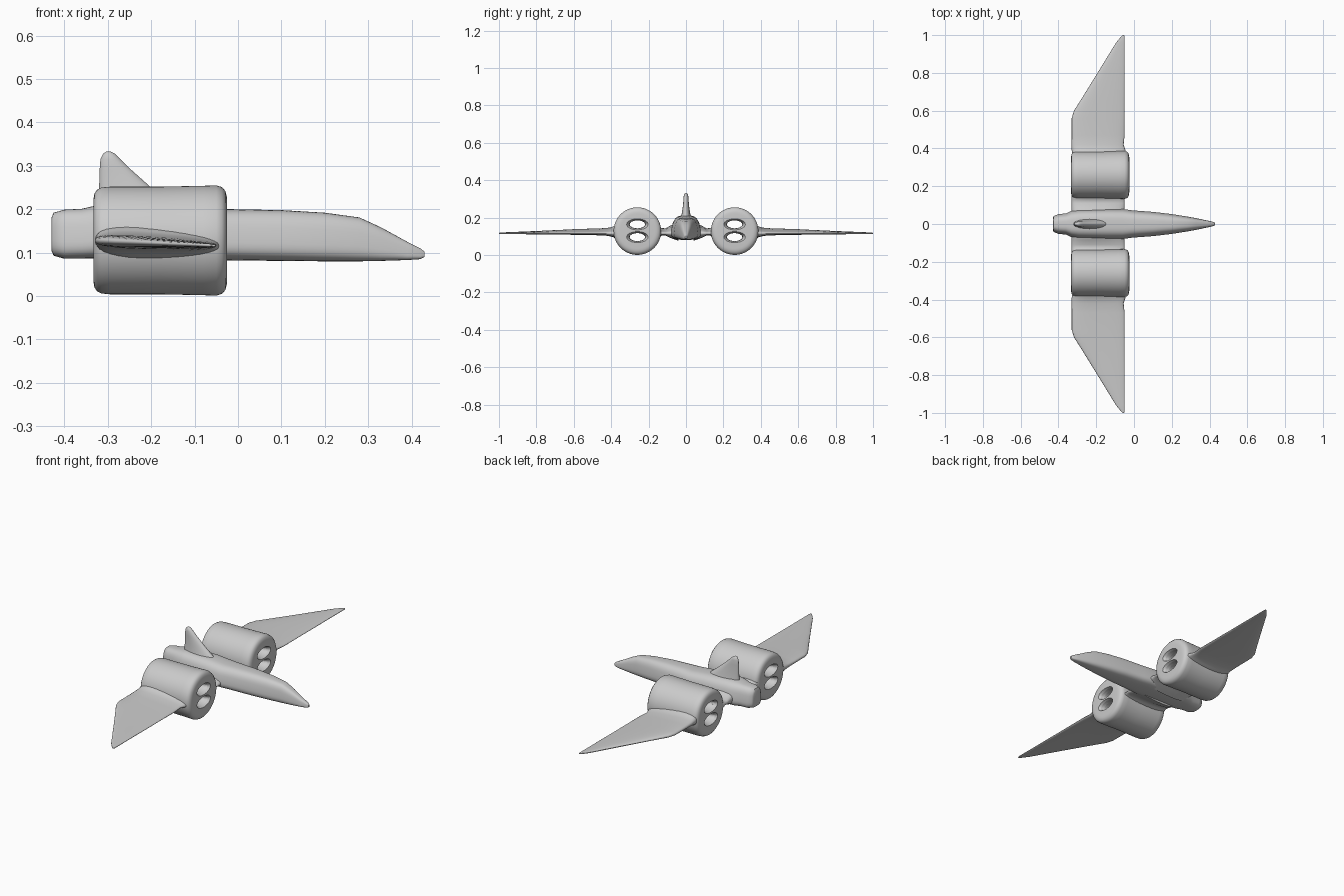
import bpy, bmesh, math
from mathutils import Vector

cube = bpy.data.objects.get("Cube")
if cube:
    bpy.data.objects.remove(cube, do_unlink=True)

grey = bpy.data.materials.new("plain grey")
grey.use_nodes = True
grey.diffuse_color = (0.6, 0.6, 0.6, 1)
grey.node_tree.nodes["Principled BSDF"].inputs["Base Color"].default_value = (0.6, 0.6, 0.6, 1)


def oval(n, power=2.0):
    """Unit superellipse points; a higher power is boxier."""
    pts = []
    for i in range(n):
        a = 2 * math.pi * i / n
        c, s = math.cos(a), math.sin(a)
        pts.append((math.copysign(abs(c) ** (2 / power), c),
                    math.copysign(abs(s) ** (2 / power), s)))
    return pts


def loft(name, rings):
    """Skin a list of point rings and cap both ends."""
    bm = bmesh.new()
    rows = [[bm.verts.new(p) for p in ring] for ring in rings]
    n = len(rows[0])
    for a, b in zip(rows, rows[1:]):
        for i in range(n):
            j = (i + 1) % n
            bm.faces.new((a[i], a[j], b[j], b[i]))
    bm.faces.new(rows[0])
    bm.faces.new(rows[-1])
    bmesh.ops.recalc_face_normals(bm, faces=bm.faces)
    mesh = bpy.data.meshes.new(name)
    bm.to_mesh(mesh)
    bm.free()
    mesh.materials.append(grey)
    obj = bpy.data.objects.new(name, mesh)
    bpy.context.collection.objects.link(obj)
    return obj


def smooth(obj, angle=50):
    bpy.ops.object.select_all(action='DESELECT')
    obj.select_set(True)
    bpy.context.view_layer.objects.active = obj
    bpy.ops.object.shade_smooth_by_angle(angle=math.radians(angle))


# Fuselage: x, half width, bottom, top; narrower towards the roof
stations = [(-0.43, 0.035, 0.105, 0.18), (-0.425, 0.047, 0.093, 0.192),
            (-0.40, 0.058, 0.086, 0.199), (-0.36, 0.062, 0.086, 0.201),
            (-0.33, 0.078, 0.086, 0.208), (-0.29, 0.085, 0.086, 0.212),
            (-0.15, 0.088, 0.084, 0.208), (-0.06, 0.088, 0.083, 0.2),
            (-0.01, 0.08, 0.082, 0.2), (0.1, 0.071, 0.081, 0.198),
            (0.2, 0.058, 0.08, 0.192), (0.28, 0.044, 0.08, 0.181),
            (0.33, 0.034, 0.081, 0.158), (0.39, 0.02, 0.083, 0.125),
            (0.42, 0.012, 0.085, 0.11), (0.43, 0.006, 0.09, 0.102)]
rings = []
for x, w, lo, hi in stations:
    mid, half = (lo + hi) / 2, (hi - lo) / 2
    rings.append([(x, u * w * (0.87 - 0.13 * v), mid + v * half)
                  for u, v in oval(40, 3.2)])
smooth(loft("fuselage", rings))

# Tail fin: z, rear x, front x, half thickness
fin = [(0.18, -0.325, -0.12, 0.032), (0.205, -0.322, -0.145, 0.026),
       (0.25, -0.32, -0.20, 0.018), (0.29, -0.319, -0.245, 0.014),
       (0.315, -0.317, -0.271, 0.012), (0.328, -0.311, -0.284, 0.009),
       (0.333, -0.303, -0.294, 0.004)]
rings = [[((a + b) / 2 + u * (b - a) / 2, v * t, z) for u, v in oval(28)]
         for z, a, b, t in fin]
smooth(loft("tail_fin", rings))

# Wing, thicker at the rear edge: y, rear x, front x, half thickness
wing = [(0.04, -0.33, -0.05, 0.045), (0.085, -0.33, -0.05, 0.03),
        (0.11, -0.33, -0.05, 0.017), (0.13, -0.33, -0.05, 0.018),
        (0.16, -0.33, -0.05, 0.04), (0.26, -0.32, -0.05, 0.05),
        (0.365, -0.325, -0.04, 0.042), (0.39, -0.33, -0.045, 0.026),
        (0.42, -0.33, -0.055, 0.019), (0.47, -0.33, -0.05, 0.016),
        (0.56, -0.33, -0.05, 0.014), (0.60, -0.318, -0.05, 0.013),
        (0.65, -0.286, -0.05, 0.012), (0.8, -0.193, -0.05, 0.009),
        (0.96, -0.095, -0.05, 0.006), (0.99, -0.07, -0.05, 0.005),
        (1.0, -0.06, -0.052, 0.003)]


def wing_ring(side, y, a, b, t):
    ring = []
    for u, v in oval(32, 2.6):
        x = (a + b) / 2 + u * (b - a) / 2
        lean = (x + 0.19) / 0.14
        ring.append((x, side * y, 0.122 - 0.006 * lean + v * t * (1 - 0.25 * lean)))
    return ring


# Engine pod: x, radius
pod = [(-0.333, 0.095), (-0.331, 0.108), (-0.325, 0.117), (-0.315, 0.122),
       (-0.295, 0.124), (-0.18, 0.124), (-0.08, 0.126), (-0.05, 0.127),
       (-0.037, 0.123), (-0.029, 0.114), (-0.026, 0.102), (-0.025, 0.092)]
# Duct through the pod, flared at both mouths: x, scale
duct = [(-0.36, 1.6), (-0.333, 1.4), (-0.322, 1.2), (-0.305, 1.06), (-0.28, 1),
        (-0.08, 1), (-0.053, 1.06), (-0.036, 1.2), (-0.025, 1.4), (0.0, 1.6)]

for side, label in ((1, "left"), (-1, "right")):
    wing_obj = loft(label + "_wing", [wing_ring(side, *s) for s in wing])
    centre = Vector((0, side * 0.26, 0.128))
    body = loft(label + "_engine_pod",
                [[(x, centre.y + u * r, centre.z + v * r) for u, v in oval(64)]
                 for x, r in pod])
    for k, level in (("upper", 0.036), ("lower", -0.032)):
        cutter = loft(f"{label}_{k}_duct_cutter",
                      [[(x, centre.y + u * 0.041 * s, centre.z + level + v * 0.021 * s)
                        for u, v in oval(32)] for x, s in duct])
        cutter.hide_render = True
        cutter.hide_viewport = True
        for target in (body, wing_obj):
            cut = target.modifiers.new(k + " duct", 'BOOLEAN')
            cut.operation = 'DIFFERENCE'
            cut.solver = 'EXACT'
            cut.object = cutter
    smooth(body)
    smooth(wing_obj)
